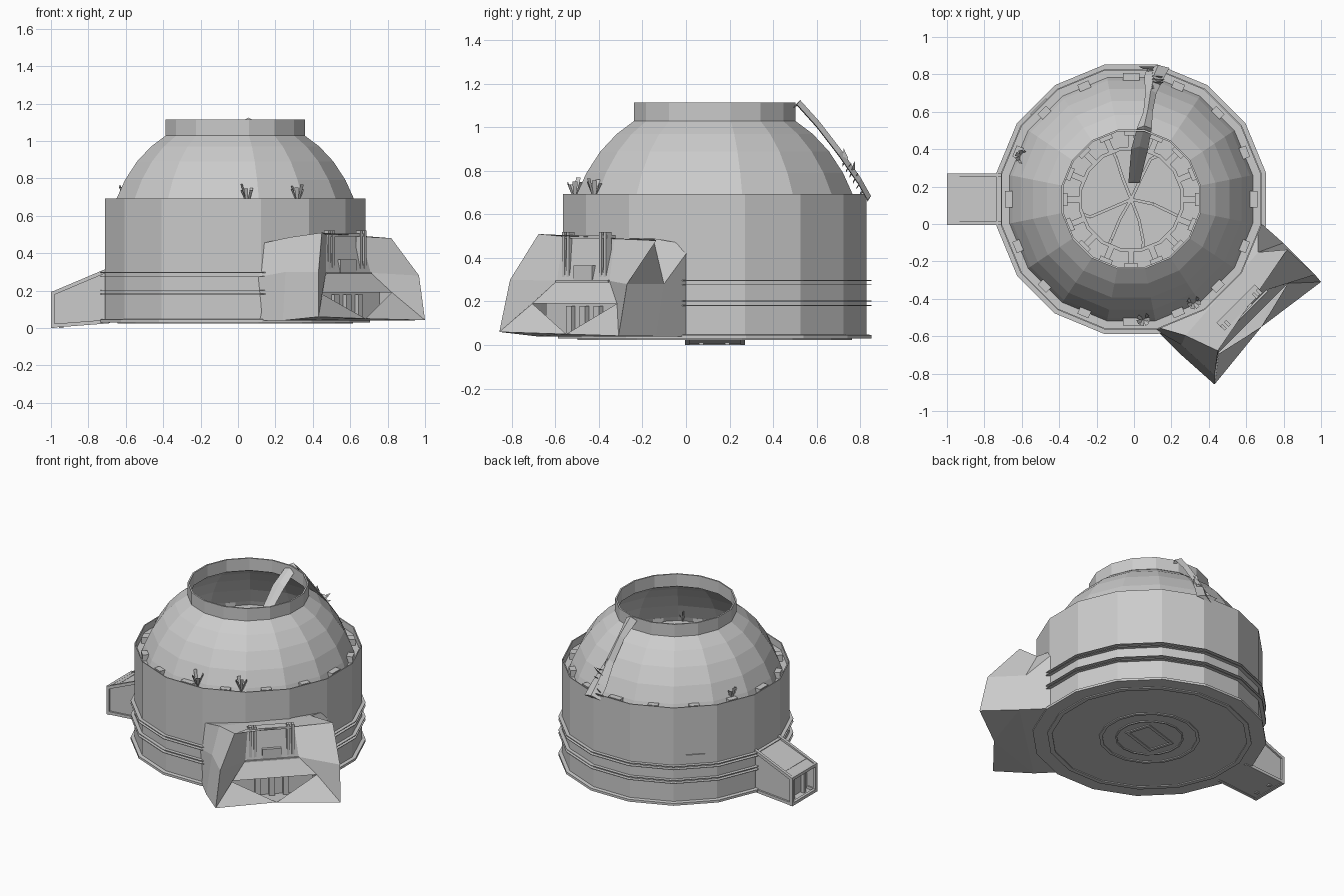
import bpy, bmesh, math, random
from mathutils import Vector, Matrix

if "Cube" in bpy.data.objects:
    bpy.data.objects.remove(bpy.data.objects["Cube"])

random.seed(4)
CX, CY = -0.015, 0.132          # drum axis
N = 16
K = 1 / math.cos(math.pi / N)   # apothem -> corner radius


def mesh_object(name, verts, faces, recalc=True):
    me = bpy.data.meshes.new(name)
    me.from_pydata([tuple(v) for v in verts], [], faces)
    if recalc:
        bm = bmesh.new()
        bm.from_mesh(me)
        bmesh.ops.recalc_face_normals(bm, faces=bm.faces)
        bm.to_mesh(me)
        bm.free()
    ob = bpy.data.objects.new(name, me)
    bpy.context.collection.objects.link(ob)
    return ob


def lathe(name, profile, closed=False, cap=False):
    """Turn (apothem, z) points into a 16-sided shell around the drum axis."""
    verts, faces = [], []
    for r, z in profile:
        for i in range(N):
            a = (i + 0.5) * math.tau / N
            verts.append((CX + r * K * math.cos(a), CY + r * K * math.sin(a), z))
    n = len(profile)
    for j in range(n if closed else n - 1):
        k = (j + 1) % n
        for i in range(N):
            m = (i + 1) % N
            faces.append((j * N + i, j * N + m, k * N + m, k * N + i))
    if cap:
        faces.append(tuple(range(N)))
    return mesh_object(name, verts, faces)


def ring(name, r0, r1, z0, z1):
    return lathe(name, [(r0, z0), (r1, z0), (r1, z1), (r0, z1)], closed=True)


def polar(angle, u, v, z):
    """Outward u, sideways v, height z, measured from the drum axis."""
    c, s = math.cos(angle), math.sin(angle)
    return Vector((CX + u * c - v * s, CY + u * s + v * c, z))


def box(name, angle, u, v, z):
    """Box with (min, max) ranges, turned about the drum axis."""
    verts = [polar(angle, a, b, c) for a in u for b in v for c in z]
    return mesh_object(name, verts, [(0, 1, 3, 2), (4, 6, 7, 5), (0, 4, 5, 1),
                                     (2, 3, 7, 6), (0, 2, 6, 4), (1, 5, 7, 3)])


def beam(name, a, b, w):
    a, b = Vector(a), Vector(b)
    rot = (b - a).to_track_quat('Z', 'Y').to_matrix().to_4x4()
    bm = bmesh.new()
    bmesh.ops.create_cube(bm, size=1, matrix=Matrix.Translation((a + b) / 2) @ rot
                          @ Matrix.Diagonal((w, w, (b - a).length, 1)))
    me = bpy.data.meshes.new(name)
    bm.to_mesh(me)
    bm.free()
    ob = bpy.data.objects.new(name, me)
    bpy.context.collection.objects.link(ob)
    return ob


# Drum: wall, recessed gutter behind the parapet, closed base
lathe("drum_wall", [(0.697, 0.04), (0.697, 0.693), (0.69, 0.693), (0.69, 0.645), (0.64, 0.645)])
lathe("base_plate", [(0.66, 0.03), (0.72, 0.03), (0.72, 0.046), (0.69, 0.05)], cap=True)
for i, z in enumerate((0.18, 0.2, 0.275, 0.295)):
    ring(f"wall_band_{i}", 0.695, 0.72, z, z + 0.004)

# Dome and open collar
lathe("dome", [(0.65, 0.645), (0.635, 0.69), (0.59, 0.79), (0.525, 0.89),
               (0.45, 0.97), (0.37, 1.03)])
ring("dome_collar", 0.362, 0.372, 1.03, 1.115)

# Blocks in the gutter, one per side
for i in range(N):
    w = 0.032 if i % 4 else 0.045
    box(f"gutter_block_{i}", i * math.tau / N, (0.635, 0.675), (-w, w), (0.64, 0.688))

# Interior: deck with brackets and posts, lower floor with loose cables
ring("inner_deck", 0.27, 0.645, 0.645, 0.66)
ring("deck_kerb", 0.262, 0.28, 0.645, 0.69)
for i in range(N):
    a = i * math.tau / N
    box(f"deck_bracket_{i}", a, (0.28, 0.37), (-0.016, 0.016), (0.66, 0.685))
    box(f"deck_post_{i}", a, (0.34, 0.37), (-0.035, 0.035), (0.66, 0.72))
lathe("lower_floor", [(0.69, 0.055)], cap=True)
for i in range(6):
    a = i * math.pi / 3 + random.uniform(-0.3, 0.3)
    pts = [polar(a + random.uniform(-0.25, 0.25), r, 0, 0.07) for r in (0.0, 0.12, 0.24, 0.36)]
    for j in range(3):
        beam(f"floor_cable_{i}_{j}", pts[j], pts[j + 1], 0.016)

# Underside rings and hatch frame
ring("underside_ring_outer", 0.60, 0.63, 0.024, 0.032)
ring("underside_ring_middle", 0.29, 0.31, 0.024, 0.032)
ring("underside_ring_inner", 0.20, 0.21, 0.024, 0.032)
for s in (-1, 1):
    box("hatch_side", 0.3, (-0.13, 0.13), (s * 0.08 - 0.01, s * 0.08 + 0.01), (0.024, 0.032))
    box("hatch_end", 0.3, (s * 0.13 - 0.01, s * 0.13 + 0.01), (-0.09, 0.09), (0.024, 0.032))

# Small wall vents
box("vent_back_left", math.radians(135), (0.68, 0.705), (-0.06, 0.06), (0.32, 0.365))
box("vent_right", 0, (0.68, 0.702), (-0.05, 0.05), (0.285, 0.297))

# Side tunnel on the left with sloping roof and open framed end
y0, y1 = -0.005, 0.27
sect = [(-0.66, 0.03, 0.325), (-0.985, 0.004, 0.2)]
tv = [(x, y, z) for x, lo, hi in sect for y, z in ((y0 + .012, lo), (y1 - .012, lo), (y1 - .012, hi - .008), (y0 + .012, hi - .008))]
mesh_object("tunnel_shell", tv, [(0, 1, 5, 4), (1, 2, 6, 5), (2, 3, 7, 6), (3, 0, 4, 7)])
for y in (y0 + 0.01, y1 - 0.01):
    beam("tunnel_roof_rail", (-0.69, y, 0.312), (-0.99, y, 0.185), 0.02)
    beam("tunnel_floor_rail", (-0.69, y, 0.035), (-0.99, y, 0.012), 0.02)
    beam("tunnel_end_post", (-0.99, y, 0.0), (-0.99, y, 0.195), 0.02)
for z in (0.01, 0.185):
    beam("tunnel_end_crossbar", (-0.99, y0, z), (-0.99, y1, z), 0.02)
for y in (0.07, 0.19):
    beam("tunnel_inner_post", (-0.945, y, 0.0), (-0.945, y, 0.2), 0.022)
mesh_object("tunnel_door", [(-0.93, y0 + .012, .01), (-0.93, y1 - .012, .01), (-0.93, y1 - .012, .215), (-0.93, y0 + .012, .215)], [(0, 1, 2, 3)])

# Entrance rock: three faceted cross-sections and the recessed mouth, as (u, v, z)
E = -math.pi / 4
loops = [
    [(.56, -.40, .04), (.565, -.41, .27), (.575, -.39, .45), (.60, .36, .47), (.575, .40, .43), (.57, .40, .04)],
    [(.76, -.40, .04), (.74, -.36, .30), (.72, -.31, .485), (.68, .28, .49), (.74, .41, .28), (.78, .40, .04)],
    [(1.015, -.385, .06), (.98, -.35, .30), (.90, -.245, .51), (.78, .40, .48), (.98, .41, .28), (1.03, .405, .042)],
    [(.91, -.275, .19), (.855, -.17, .295), (.835, -.15, .505), (.80, .15, .49), (.855, .17, .295), (.91, .275, .19)]]
rv = [polar(E, *p) for lp in loops for p in lp] + [polar(E, .975, .01, .05)]
rf = [(a * 6 + i, a * 6 + i + 1, a * 6 + i + 7, a * 6 + i + 6) for a in range(3) for i in range(5)]
rf += [(18, 19, 22, 23), (19, 20, 21, 22),          # ramp and door wall
       (12, 18, 24), (24, 23, 17),                  # apron corners
       (6, 12, 24), (6, 24, 11), (24, 17, 11), (0, 6, 11, 5)]  # underside
mesh_object("entrance_rock", rv, rf)

# Door frame, door and the wall below the ramp
for s in (-1, 1):
    for v in (0.135, 0.105):
        box("door_frame_post", E, (0.815, 0.85), (s * v - .008, s * v + .008), (0.295, 0.52))
box("door_lintel", E, (0.79, 0.845), (-0.145, 0.145), (0.49, 0.505))
box("door_panel", E, (0.83, 0.857), (-0.06, 0.06), (0.295, 0.365))
box("door_sill", E, (0.82, 0.865), (-0.17, 0.17), (0.288, 0.298))
box("lower_wall", E, (0.82, 0.835), (-0.26, 0.26), (0.045, 0.22))
for v in (-0.09, 0.0, 0.09):
    box("lower_wall_post", E, (0.83, 0.86), (v - 0.018, v + 0.018), (0.045, 0.18))

# Fallen girder draped over the collar, dome and parapet
path = [(0.0, 0.22, 0.78), (0.03, 0.40, 1.0), (0.055, 0.51, 1.10), (0.075, 0.60, 1.0),
        (0.09, 0.70, 0.87), (0.11, 0.79, 0.74), (0.13, 0.835, 0.66)]
width = [0.03, 0.045, 0.04, 0.025, 0.03, 0.055, 0.06]
gv = []
for (x, y, z), w in zip(path, width):
    gv += [(x - w, y, z), (x, y + 0.015, z + 0.025), (x + w, y, z + 0.005)]
gf = [(j * 3 + i, j * 3 + (i + 1) % 3, j * 3 + (i + 1) % 3 + 3, j * 3 + i + 3)
      for j in range(len(path) - 1) for i in range(3)]
mesh_object("fallen_girder", gv, gf + [(0, 1, 2), (18, 19, 20)])
for i in range(7):
    c = Vector((0.1, 0.72 + 0.016 * i, 0.85 - 0.026 * i))
    d = Vector((random.uniform(-0.08, 0.08), random.uniform(0.0, 0.04), random.uniform(-0.01, 0.06)))
    mesh_object(f"girder_shard_{i}", [c + Vector((-.025, 0, -.03)), c + Vector((.025, 0, -.02)),
                                      c + Vector((0, .025, .01)), c + d],
                [(0, 1, 2), (0, 1, 3), (1, 2, 3), (2, 0, 3)])

# Tufts of weeds on the gutter
for n, (x, y) in enumerate(((0.05, -0.51), (0.32, -0.42), (-0.6, 0.36))):
    for i in range(7):
        a = i * math.tau / 7
        d = Vector((math.cos(a), math.sin(a), 0))
        side = Vector((-d.y, d.x, 0)) * 0.012
        b = Vector((x, y, 0.66))
        top = b + d * 0.035 + Vector((0, 0, random.uniform(0.07, 0.11)))
        mesh_object(f"weed_{n}_{i}", [b - side * .4, b + side * .4, top + side, top - side], [(0, 1, 2, 3)])
